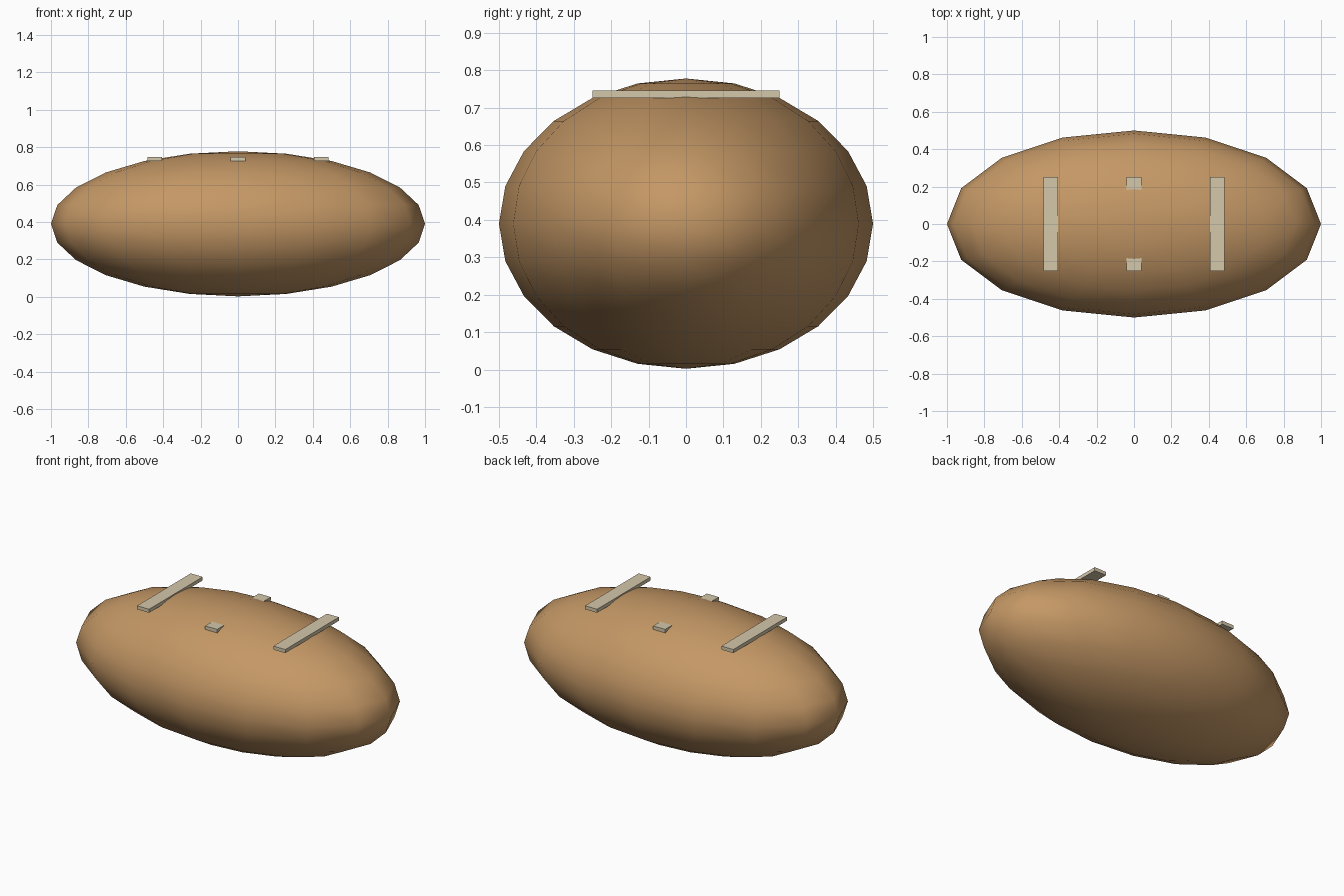
import bpy

if "Cube" in bpy.data.objects:
    bpy.data.objects.remove(bpy.data.objects["Cube"])


def material(name, color):
    m = bpy.data.materials.new(name)
    m.diffuse_color = color
    m.use_nodes = True
    m.node_tree.nodes["Principled BSDF"].inputs["Base Color"].default_value = m.diffuse_color
    return m


hull_wood = material("hull_wood", (0.55, 0.31, 0.13, 1))
plank_wood = material("plank_wood", (0.66, 0.57, 0.40, 1))

# Hull: a stretched, smooth, low-segment sphere standing on the ground
bpy.ops.mesh.primitive_uv_sphere_add(segments=16, ring_count=12, radius=1,
                                     location=(0, 0, 0.39))
hull = bpy.context.object
hull.name = "hull"
hull.scale = (1, 0.5, 0.388)
bpy.ops.object.transform_apply(location=False, rotation=False, scale=True)
bpy.ops.object.shade_smooth()
hull.data.materials.append(hull_wood)

# Three seat planks crossing the top of the hull
for name, x in (("rear_seat", -0.445), ("middle_seat", 0), ("front_seat", 0.445)):
    bpy.ops.mesh.primitive_cube_add(size=1, location=(x, 0, 0.736))
    seat = bpy.context.object
    seat.name = name
    seat.scale = (0.078, 0.5, 0.021)
    bpy.ops.object.transform_apply(location=False, rotation=False, scale=True)
    seat.data.materials.append(plank_wood)
